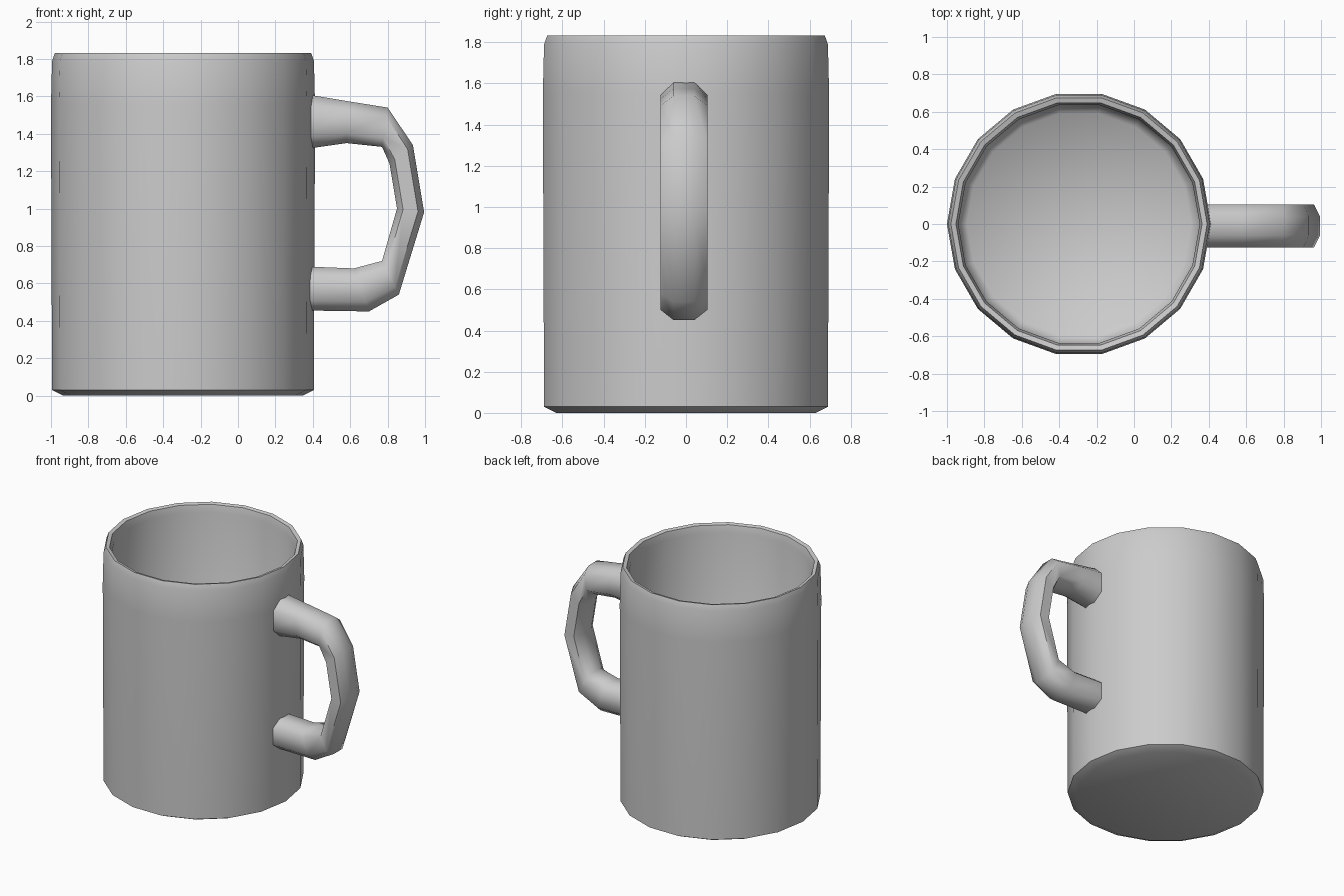
import bpy, bmesh, math
from mathutils import Vector

if "Cube" in bpy.data.objects:
    bpy.data.objects.remove(bpy.data.objects["Cube"])


def finish(name, bm, angle):
    bmesh.ops.recalc_face_normals(bm, faces=bm.faces)
    me = bpy.data.meshes.new(name)
    bm.to_mesh(me)
    bm.free()
    ob = bpy.data.objects.new(name, me)
    bpy.context.collection.objects.link(ob)
    bpy.ops.object.select_all(action='DESELECT')
    ob.select_set(True)
    bpy.context.view_layer.objects.active = ob
    bpy.ops.object.shade_smooth_by_angle(angle=math.radians(angle))
    return ob


def bridge(bm, rings):
    for a, b in zip(rings, rings[1:]):
        n = len(a)
        for i in range(n):
            j = (i + 1) % n
            bm.faces.new((a[i], a[j], b[j], b[i]))


# Cup: one closed profile of (radius, height) from underside over the rim to the inner floor
CX, SIDES = -0.294, 18
profile = [(0.64, 0.005), (0.70, 0.03), (0.706, 1.55), (0.70, 1.79), (0.685, 1.832),
           (0.658, 1.825), (0.645, 1.77), (0.645, 0.12), (0.60, 0.07)]
bm = bmesh.new()
rings = []
for r, z in profile:
    rings.append([bm.verts.new((CX + r * math.cos(2 * math.pi * i / SIDES),
                                r * math.sin(2 * math.pi * i / SIDES), z))
                  for i in range(SIDES)])
bridge(bm, rings)
bm.faces.new(rings[0])
bm.faces.new(rings[-1])
for v in rings[0]:
    v.co.z = 0.0
finish("cup", bm, 50)

# Handle: rounded section swept between outer and inner outline points (x, z)
pairs = [((0.37, 1.61), (0.37, 1.32)), ((0.58, 1.575), (0.58, 1.35)),
         ((0.80, 1.54), (0.77, 1.33)), ((0.935, 1.34), (0.81, 1.24)),
         ((0.995, 0.98), (0.85, 1.00)), ((0.86, 0.54), (0.77, 0.72)),
         ((0.70, 0.45), (0.62, 0.68)), ((0.37, 0.455), (0.37, 0.69))]
# across: -1 inner to 1 outer, side: offset in y
section = [(1, 0.05), (0.55, 0.115), (-0.55, 0.115), (-1, 0.05),
           (-1, -0.05), (-0.55, -0.115), (0.55, -0.115), (1, -0.05)]
bm = bmesh.new()
rings = []
for out, inn in pairs:
    o, i = Vector(out), Vector(inn)
    mid, half = (o + i) / 2, (o - i) / 2
    rings.append([bm.verts.new((mid.x + half.x * t, y - 0.01, mid.y + half.y * t))
                  for t, y in section])
bridge(bm, rings)
finish("handle", bm, 60)
